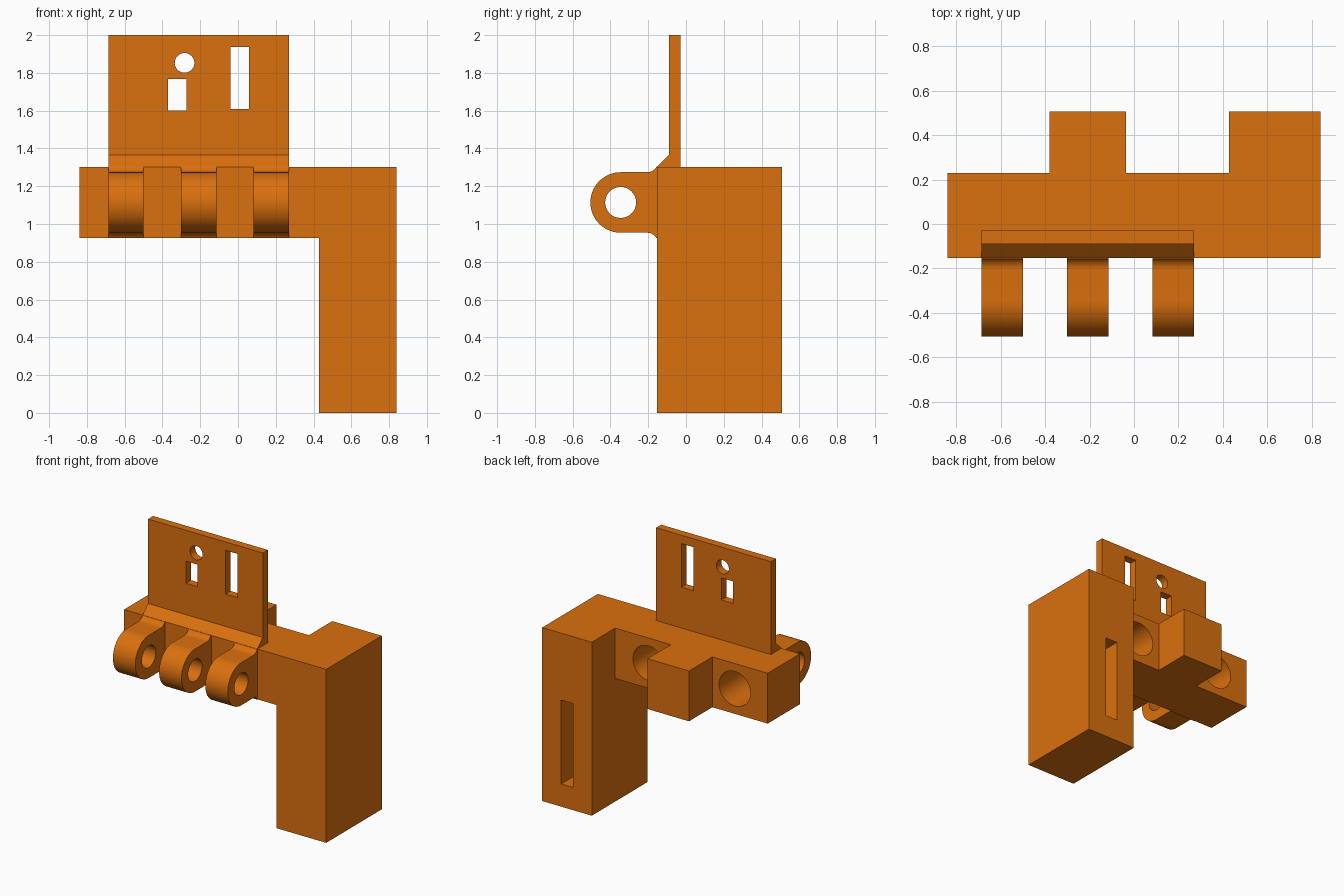
import bpy, bmesh, math
from mathutils import Vector

if "Cube" in bpy.data.objects:
    bpy.data.objects.remove(bpy.data.objects["Cube"], do_unlink=True)

orange = bpy.data.materials.new("orange")
orange.use_nodes = True
COLOUR = (0.70, 0.162, 0.0044, 1)
orange.diffuse_color = COLOUR
orange.node_tree.nodes["Principled BSDF"].inputs["Base Color"].default_value = COLOUR


def prism(name, outline, axis, lo, hi):
    """Extrude a flat outline along an axis from lo to hi."""
    def place(p, t):
        co = list(p)
        co.insert("xyz".index(axis), t)
        return Vector(co)
    bm = bmesh.new()
    face = bm.faces.new([bm.verts.new(place(p, lo)) for p in outline])
    ext = bmesh.ops.extrude_face_region(bm, geom=[face])
    shift = place((0, 0), hi - lo)
    bmesh.ops.translate(bm, vec=shift, verts=[v for v in ext["geom"] if isinstance(v, bmesh.types.BMVert)])
    bmesh.ops.recalc_face_normals(bm, faces=bm.faces)
    mesh = bpy.data.meshes.new(name)
    bm.to_mesh(mesh)
    bm.free()
    mesh.materials.append(orange)
    obj = bpy.data.objects.new(name, mesh)
    bpy.context.collection.objects.link(obj)
    return obj


def rect(a0, a1, b0, b1):
    return [(a0, b0), (a1, b0), (a1, b1), (a0, b1)]


def arc(a, b, r, start=0, end=360, n=48):
    """Points on an arc; a full circle leaves out the repeated end."""
    count = n if end - start == 360 else n + 1
    angles = [math.radians(start + (end - start) * i / n) for i in range(count)]
    return [(a + r * math.cos(t), b + r * math.sin(t)) for t in angles]


def select(obj):
    bpy.ops.object.select_all(action="DESELECT")
    obj.select_set(True)
    bpy.context.view_layer.objects.active = obj


def combine(obj, tool, operation="DIFFERENCE"):
    """Apply a boolean and remove the tool object."""
    select(obj)
    mod = obj.modifiers.new("combine", "BOOLEAN")
    mod.operation = operation
    mod.solver = "EXACT"
    mod.object = tool
    bpy.ops.object.modifier_apply(modifier=mod.name)
    bpy.data.objects.remove(tool, do_unlink=True)


def smooth(obj):
    select(obj)
    bpy.ops.object.shade_smooth_by_angle(angle=math.radians(25))


FRONT, BACK, STEP = -0.153, 0.507, 0.23
LOW, TOP = 0.925, 1.303
LEFT, MID = -0.685, -0.208

# Body: stepped crossbar joined to the tall leg
plan = [(-0.84, FRONT), (0.5, FRONT), (0.5, STEP), (-0.035, STEP),
        (-0.035, BACK), (-0.38, BACK), (-0.38, STEP), (-0.84, STEP)]
body = prism("body", plan, "z", LOW, TOP)
combine(body, prism("leg", rect(0.428, 0.84, FRONT, BACK), "z", 0, TOP), "UNION")

# Blind round sockets in the back, and the slot in the leg
for side in (-1, 1):
    socket = arc(MID + side * 0.358, 1.114, 0.13)
    combine(body, prism("socket", socket, "y", STEP - 0.33, STEP + 0.1))
combine(body, prism("slot", rect(0.583, 0.683, 0.17, 0.80), "y", 0.0, BACK + 0.1))
smooth(body)

# Upright plate with a sloped foot and three openings
side_shape = [(FRONT, TOP), (-0.03, TOP), (-0.03, 2), (-0.09, 2), (-0.09, 1.366)]
plate = prism("upright_plate", side_shape, "x", LEFT, 0.269)
openings = [arc(-0.283, 1.853, 0.052), rect(-0.37, -0.273, 1.602, 1.768),
            rect(-0.04, 0.059, 1.609, 1.937)]
for shape in openings:
    combine(plate, prism("opening", shape, "y", -0.3, 0.2))
smooth(plate)

# Hinge knuckles: round nose, pin hole, fillets where they meet the body
PIN_Y, PIN_Z, R, FILLET = -0.346, 1.114, 0.16, 0.055
nose = arc(PIN_Y, PIN_Z, R, 90, 270)
lower = arc(-0.205, PIN_Z - R - FILLET, FILLET, 28, 90, 8)[::-1]
upper = arc(-0.205, PIN_Z + R + FILLET, FILLET, -90, -28, 8)
root = [(FRONT, LOW), (FRONT, TOP)]
for i in range(3):
    x = LEFT + i * 0.384
    knuckle = prism(f"hinge_knuckle_{i + 1}", nose + lower + root + upper[::-1], "x", x, x + 0.186)
    combine(knuckle, prism("pin_hole", arc(PIN_Y, PIN_Z, 0.082), "x", x - 0.1, x + 0.3))
    smooth(knuckle)
